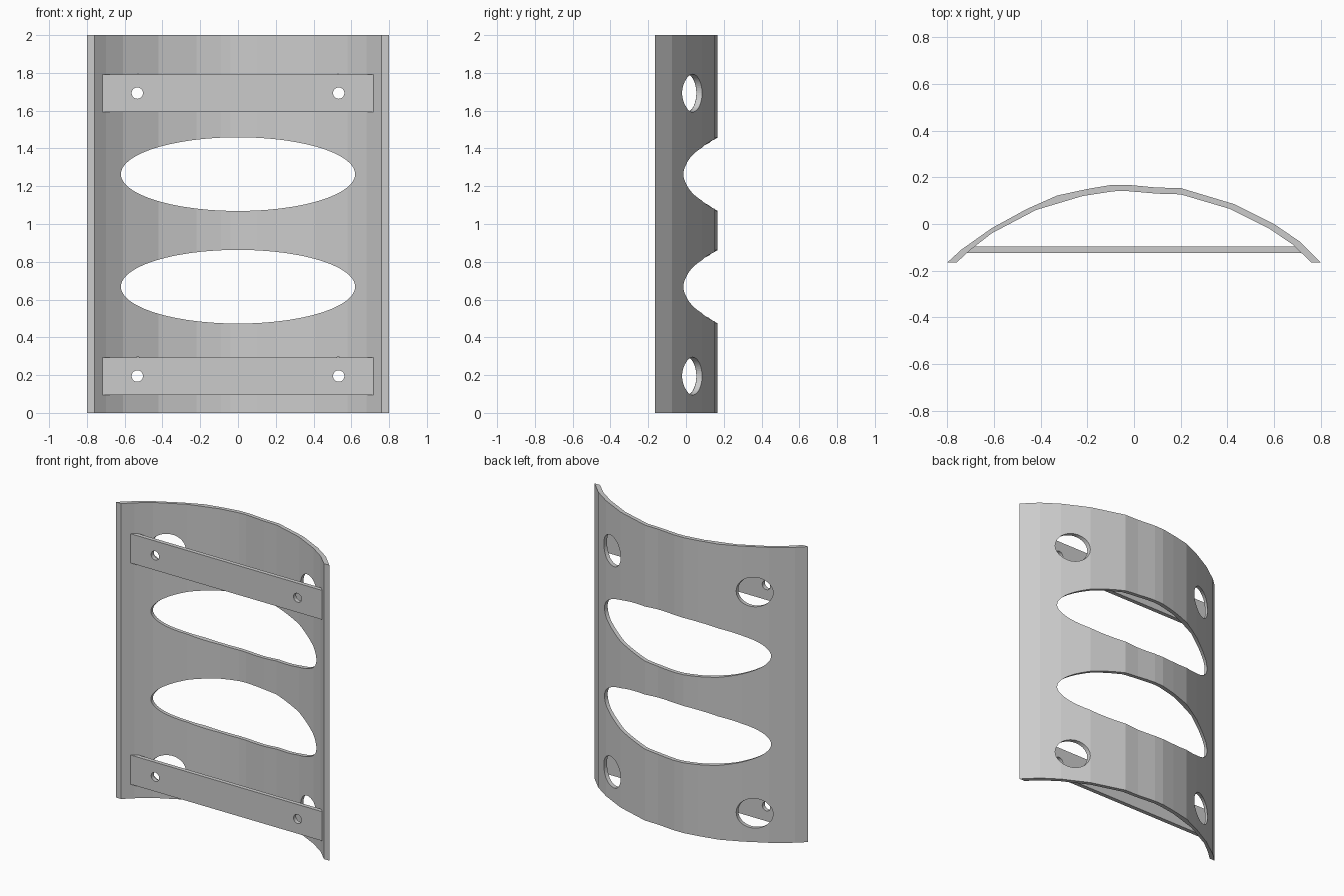
import bpy
import bmesh
import math

cube = bpy.data.objects.get("Cube")
if cube:
    bpy.data.objects.remove(cube, do_unlink=True)

grey = bpy.data.materials.new("plain_grey")
grey.use_nodes = True
grey.diffuse_color = (0.6, 0.6, 0.6, 1)
grey.node_tree.nodes["Principled BSDF"].inputs["Base Color"].default_value = (0.6, 0.6, 0.6, 1)


def add_prism(bm, outline, offset):
    """Extrude a closed 3D outline along an offset."""
    face = bm.faces.new([bm.verts.new(p) for p in outline])
    top = bmesh.ops.extrude_face_region(bm, geom=[face])["geom"]
    verts = [v for v in top if isinstance(v, bmesh.types.BMVert)]
    bmesh.ops.translate(bm, verts=verts, vec=offset)


def make_object(name, prisms):
    bm = bmesh.new()
    for outline, offset in prisms:
        add_prism(bm, outline, offset)
    bmesh.ops.recalc_face_normals(bm, faces=bm.faces)
    mesh = bpy.data.meshes.new(name)
    bm.to_mesh(mesh)
    bm.free()
    mesh.materials.append(grey)
    obj = bpy.data.objects.new(name, mesh)
    bpy.context.collection.objects.link(obj)
    return obj


def oval(x, z, rx, rz, sides):
    """Oval cutter running front to back."""
    angles = [2 * math.pi * i / sides for i in range(sides)]
    ring = [(x + rx * math.cos(a), -0.5, z + rz * math.sin(a)) for a in angles]
    return ring, (0, 1, 0)


def cut(obj, ovals):
    """Cut openings through a part and bake the result."""
    cutter = make_object("opening_cutter", ovals)
    cutter.hide_render = True
    mod = obj.modifiers.new("openings", "BOOLEAN")
    mod.operation = "DIFFERENCE"
    mod.solver = "EXACT"
    mod.object = cutter
    bpy.context.view_layer.update()
    graph = bpy.context.evaluated_depsgraph_get()
    baked = bpy.data.meshes.new_from_object(obj.evaluated_get(graph))
    obj.modifiers.clear()
    obj.data = baked
    bpy.data.objects.remove(cutter, do_unlink=True)


# Curved shell: outer line left to right, then inner line back
outer = [(-0.8, -0.165), (-0.74, -0.11), (-0.61, -0.018), (-0.46, 0.064),
         (-0.33, 0.122), (-0.2, 0.15), (-0.1, 0.167), (-0.03, 0.168),
         (0.1, 0.156), (0.2, 0.154), (0.43, 0.085), (0.6, 0.0),
         (0.71, -0.075), (0.8, -0.165)]
inner = [(0.76, -0.165), (0.68, -0.088), (0.58, -0.02), (0.41, 0.065),
         (0.2, 0.127), (0.1, 0.13), (-0.04, 0.142), (-0.09, 0.14),
         (-0.22, 0.12), (-0.42, 0.06), (-0.61, -0.04), (-0.7, -0.11),
         (-0.76, -0.165)]
shell = make_object("curved_shell", [([(x, y, 0) for x, y in outer + inner], (0, 0, 2))])

bar_heights = {"lower_bar": 0.195, "upper_bar": 1.693}

# Two long oval windows and four round access holes
windows = [oval(0, z, 0.62, 0.195, 96) for z in (0.668, 1.264)]
access = [oval(s * 0.53, z, 0.1, 0.1, 48) for s in (-1, 1) for z in bar_heights.values()]
cut(shell, windows + access)

# Straight cross bars with a small bolt hole near each end
plan = [(-0.722, -0.125), (0.722, -0.125), (0.694, -0.097), (-0.694, -0.097)]
for name, z in bar_heights.items():
    bar = make_object(name, [([(x, y, z - 0.099) for x, y in plan], (0, 0, 0.198))])
    cut(bar, [oval(s * 0.533, z, 0.03, 0.03, 32) for s in (-1, 1)])
